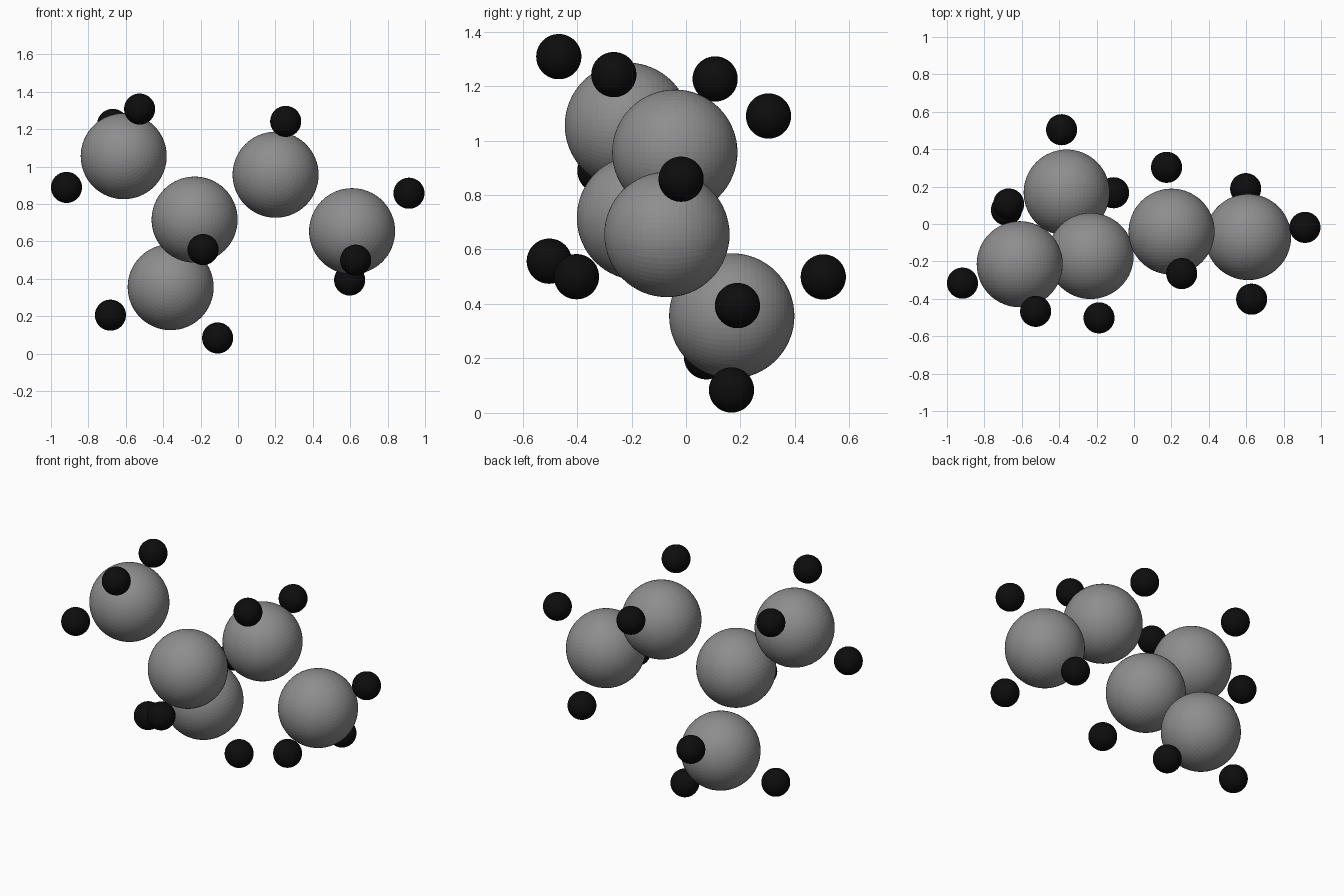
import bpy
from math import pi


def colour(name, v):
    m = bpy.data.materials.new(name)
    m.diffuse_color = (v, v, v, 1)
    return m


def ball(name, pos, radius, mat):
    # faceted globe with its poles along y
    bpy.ops.mesh.primitive_uv_sphere_add(segments=64, ring_count=32, radius=radius,
                                         location=pos, rotation=(pi / 2, 0, 0))
    ob = bpy.context.object
    ob.name = name
    ob.data.materials.append(mat)


grey = colour("carbon_grey", 0.27)
black = colour("hydrogen_black", 0.004)

# Each large carbon ball with its surrounding small hydrogen balls
molecule = [
    ((-0.611, -0.215, 1.056), [(-0.917, -0.316, 0.889), (-0.526, -0.467, 1.308), (-0.67, 0.107, 1.226)]),
    ((-0.232, -0.171, 0.717), [(-0.187, -0.502, 0.557)]),
    ((-0.36, 0.168, 0.356), [(-0.682, 0.075, 0.206), (-0.109, 0.167, 0.084), (-0.387, 0.504, 0.499)]),
    ((0.201, -0.041, 0.957), [(0.255, -0.265, 1.242), (0.174, 0.303, 1.09)]),
    ((0.61, -0.07, 0.655), [(0.914, -0.018, 0.858), (0.629, -0.402, 0.5), (0.597, 0.189, 0.394)]),
]

for i, (centre, small) in enumerate(molecule, 1):
    ball(f"carbon_{i}", centre, 0.23, grey)
    for j, pos in enumerate(small, 1):
        ball(f"hydrogen_{i}_{j}", pos, 0.083, black)
